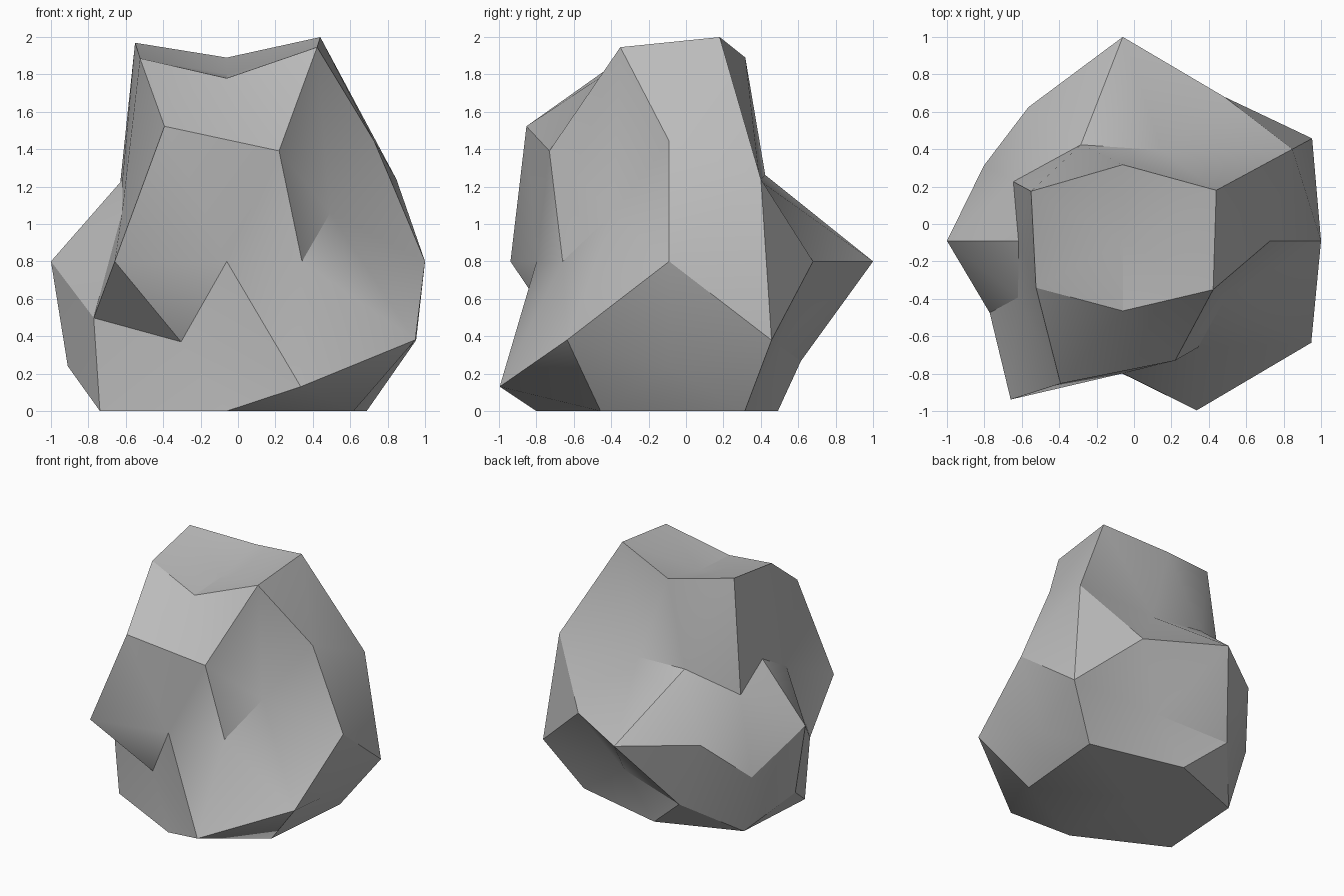
import bpy
import bmesh
from math import radians
from mathutils import Vector

cube = bpy.data.objects.get("Cube")
if cube:
    bpy.data.objects.remove(cube, do_unlink=True)

# Proportions of the boulder
CENTRE = Vector((-0.06, -0.09, 0.8))
DEPTH, HEIGHT, TAPER = 0.875, 1.17, 0.176

# Each family of sphere directions is one vector with every choice of signs;
# its radii follow the sign order +++, ++-, +-+, +--, -++, -+-, --+, ---
# (a zero component has no sign choice).
FAMILIES = [
    # corners of the icosahedron
    ((0.526, 0.851, 0), (1.034, 0.765, 0.96, 1.14)),
    ((0, 0.526, 0.851), (1.095, 1.065, 0.984, 1.265)),
    ((0.851, 0, 0.526), (1.045, 0.92, 0.71, 0.91)),
    # edge midpoints on the axes
    ((1, 0, 0), (1.06, 0.94)),
    ((0, 1, 0), (1.246, 0.81)),
    ((0, 0, 1), (0.855, 1.0)),
    # remaining edge midpoints
    ((0.5, 0.309, 0.809),
     (1.267, 1.24, 1.21, 1.14, 1.235, 1.07, 1.147, 1.14)),
    ((0.809, 0.5, 0.309),
     (1.215, 1.165, 0.715, 1.16, 0.76, 0.87, 0.725, 0.835)),
    ((0.309, 0.809, 0.5),
     (0.74, 0.77, 1.01, 1.145, 0.79, 0.91, 1.235, 0.735)),
]


def signed_directions(vector):
    """All sign variants of a vector, positive signs first."""
    variants = [()]
    for part in vector:
        choices = (part, -part) if part else (part,)
        variants = [head + (c,) for head in variants for c in choices]
    return [Vector(v).normalized() for v in variants]


def weathered(direction, radius):
    """Push a direction out, stretch it, narrow it upwards, flatten its base."""
    p = direction * radius
    p.z *= HEIGHT
    narrowing = 1 - TAPER * p.z
    p.x *= narrowing
    p.y *= DEPTH * narrowing
    p += CENTRE
    p.z = max(p.z, 0)
    return p


# Faceted sphere: hull of all the directions
bm = bmesh.new()
targets = []
for vector, radii in FAMILIES:
    for direction, radius in zip(signed_directions(vector), radii):
        vert = bm.verts.new(direction)
        targets.append((vert, weathered(direction, radius)))
bmesh.ops.convex_hull(bm, input=bm.verts[:])
bmesh.ops.recalc_face_normals(bm, faces=bm.faces[:])

# Dents and bulges
for vert, place in targets:
    vert.co = place

mesh = bpy.data.meshes.new("boulder")
bm.to_mesh(mesh)
bm.free()
boulder = bpy.data.objects.new("boulder", mesh)
bpy.context.collection.objects.link(boulder)

# Stone colour
stone = bpy.data.materials.new("stone grey")
stone.use_nodes = True
grey = (0.5, 0.5, 0.5, 1)
stone.diffuse_color = grey
stone.node_tree.nodes["Principled BSDF"].inputs["Base Color"].default_value = grey
mesh.materials.append(stone)

# Soft shading with hard creases
bpy.ops.object.select_all(action="DESELECT")
boulder.select_set(True)
bpy.context.view_layer.objects.active = boulder
bpy.ops.object.shade_smooth_by_angle(angle=radians(30))
